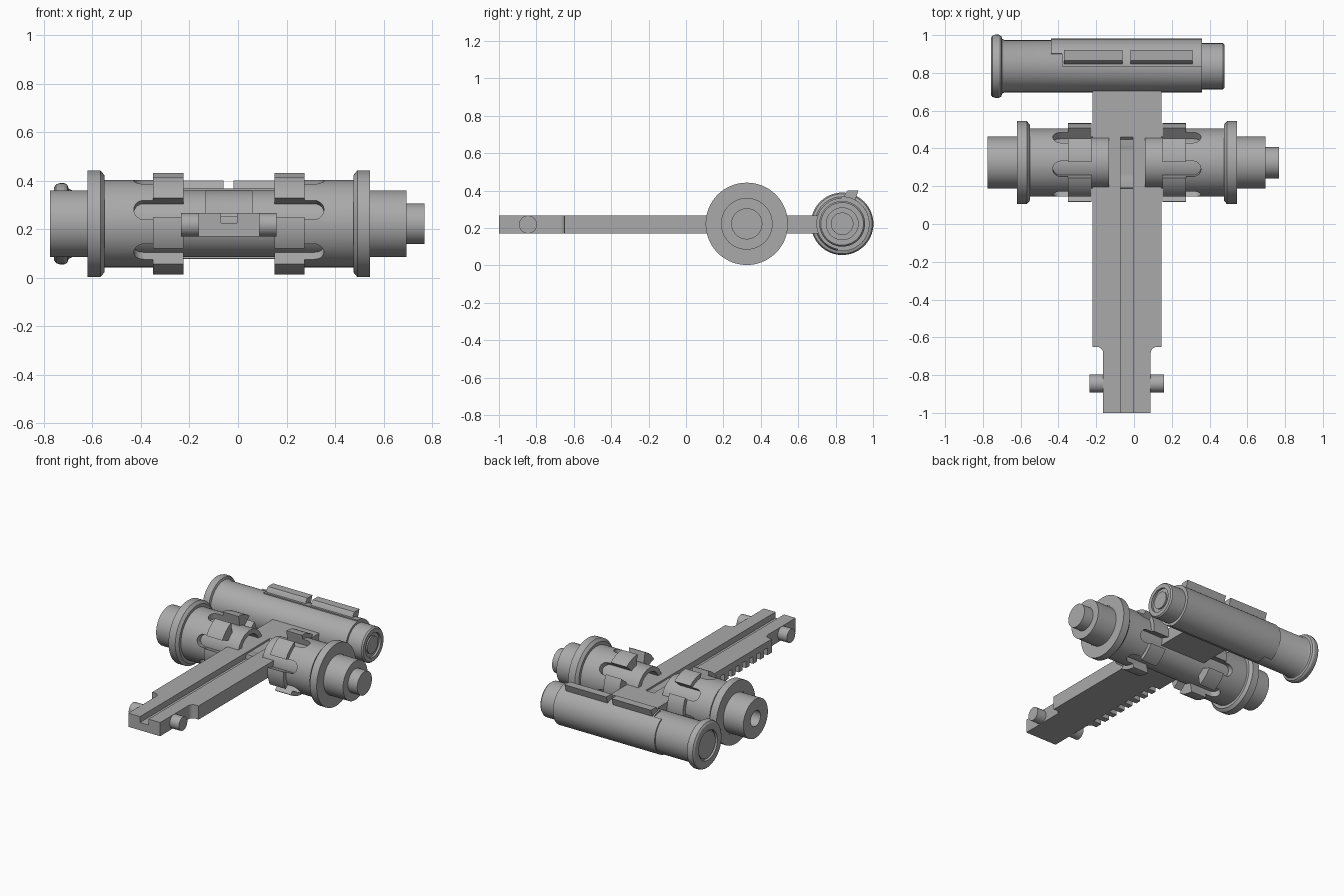
import bpy, bmesh
from math import sin, cos, pi, radians
from mathutils import Matrix, Vector

cube = bpy.data.objects.get("Cube")
if cube:
    bpy.data.objects.remove(cube, do_unlink=True)

grey = bpy.data.materials.new("metal grey")
grey.use_nodes = True
grey.diffuse_color = (0.4, 0.4, 0.4, 1)
grey.node_tree.nodes["Principled BSDF"].inputs["Base Color"].default_value = (0.4, 0.4, 0.4, 1)

MID = -0.0375                    # mirror plane of the bar and clamp
CLAMP = Vector((0, 0.325, 0.222))
ROLLER = Vector((0, 0.835, 0.222))


def finish(name, bm):
    bmesh.ops.remove_doubles(bm, verts=bm.verts, dist=1e-5)
    bmesh.ops.recalc_face_normals(bm, faces=bm.faces)
    me = bpy.data.meshes.new(name)
    bm.to_mesh(me)
    bm.free()
    me.materials.append(grey)
    ob = bpy.data.objects.new(name, me)
    bpy.context.collection.objects.link(ob)
    return ob


def add_lathe(bm, axis, profile, a0=0, a1=360, steps=64):
    """Turn a closed (x, radius) profile about an x-parallel axis; angle 0 is the front."""
    full = a1 - a0 == 360
    rings = []
    for i in range(steps if full else steps + 1):
        a = radians(a0 + (a1 - a0) * i / steps)
        rings.append([bm.verts.new((x, axis.y - r * cos(a), axis.z + r * sin(a))) for x, r in profile])
    n = len(profile)
    for i in range(steps):
        p, q = rings[i], rings[(i + 1) % len(rings)]
        for j in range(n):
            k = (j + 1) % n
            if profile[j][1] or profile[k][1]:
                bm.faces.new((p[j], p[k], q[k], q[j]))
    if not full:
        bm.faces.new(rings[0])
        bm.faces.new(rings[-1])


def lathe(name, axis, profile, **kw):
    bm = bmesh.new()
    add_lathe(bm, axis, profile, **kw)
    return finish(name, bm)


def prism(name, pts, lo, hi, place):
    """Extrude a flat outline between lo and hi; place maps (u, v, depth) to x, y, z."""
    bm = bmesh.new()
    a = [bm.verts.new(place(u, v, lo)) for u, v in pts]
    b = [bm.verts.new(place(u, v, hi)) for u, v in pts]
    bm.faces.new(a)
    bm.faces.new(b)
    for i in range(len(pts)):
        j = (i + 1) % len(pts)
        bm.faces.new((a[i], a[j], b[j], b[i]))
    return finish(name, bm)


def add_box(bm, x0, x1, y0, y1, z0, z1):
    m = Matrix.Translation(((x0 + x1) / 2, (y0 + y1) / 2, (z0 + z1) / 2))
    bmesh.ops.create_cube(bm, size=1, matrix=m @ Matrix.Diagonal((x1 - x0, y1 - y0, z1 - z0, 1)))


def box(name, *lims):
    bm = bmesh.new()
    add_box(bm, *lims)
    return finish(name, bm)


def cut(ob, cutter):
    mod = ob.modifiers.new("cut", 'BOOLEAN')
    mod.operation, mod.solver, mod.object = 'DIFFERENCE', 'EXACT', cutter
    bpy.context.view_layer.objects.active = ob
    bpy.ops.object.modifier_apply(modifier=mod.name)
    bpy.data.objects.remove(cutter, do_unlink=True)


# Bar: wide plank with a narrow nose and small coves at the shoulder
half = [(0.1255, -1), (0.1255, -0.685)]
half += [(0.16 - 0.0345 * cos(t), -0.685 + 0.035 * sin(t)) for t in (pi / 8, pi / 4, 3 * pi / 8, pi / 2)]
half += [(0.183, -0.65), (0.183, 0.73)]
outline = [(MID + u, v) for u, v in half] + [(MID - u, v) for u, v in reversed(half)]
bar = prism("bar", outline, 0.17, 0.267, lambda u, v, d: (u, v, d))

# Groove along the top, ending in a ramp
groove = [(-1.1, 0.225), (0.42, 0.225), (0.46, 0.267), (0.46, 0.3), (-1.1, 0.3)]
cut(bar, prism("groove_cutter", groove, MID - 0.033, MID + 0.033, lambda u, v, d: (d, u, v)))

# Rack notches under the right edge
bm = bmesh.new()
for i in range(8):
    y = -0.6 + i * 0.08
    add_box(bm, -0.3, -0.155, y, y + 0.04, 0.1, 0.222)
cut(bar, finish("notch_cutter", bm))

# Pivot pegs through the nose
peg = lathe("nose_pegs", Vector((0, -0.845, 0.218)),
            [(MID - 0.197, 0), (MID - 0.197, 0.048), (MID + 0.197, 0.048), (MID + 0.197, 0)], steps=32)
cut(peg, box("peg_cutter", MID - 0.12, MID + 0.12, -1, -0.7, 0.1, 0.4))

# Clamp core: stepped shaft with a socket at one end and a pin at the other
core = lathe("clamp_core", CLAMP, [(-0.675, 0), (-0.675, 0.055), (-0.775, 0.055), (-0.775, 0.138),
                                   (0.695, 0.138), (0.695, 0.083), (0.768, 0.083), (0.768, 0)])
cut(core, box("core_gap_cutter", MID - 0.095, MID + 0.095, 0.1, 0.6, 0.255, 0.5))
for side in (-1, 1):
    xs = sorted((MID + side * 0.08, MID + side * 0.2))
    bm = bmesh.new()
    add_lathe(bm, CLAMP, [(xs[0], 0), (xs[0], 0.105), (xs[1], 0.105), (xs[1], 0)], a0=23, a1=157, steps=24)
    cut(core, finish("arch_cutter", bm))

# Clamp sleeves: flange, tube and jaws split by six round-ended slots
for side, label in ((-1, "right"), (1, "left")):
    shape = [(0.58, 0.136), (0.58, 0.145), (0.5825, 0.145), (0.5825, 0.22), (0.53, 0.22), (0.513, 0.2),
             (0.513, 0.18), (0.3125, 0.18), (0.3125, 0.209), (0.188, 0.209), (0.188, 0.136)]
    sleeve = lathe("clamp_sleeve_" + label, CLAMP, [(MID + side * x, r) for x, r in shape], steps=72)
    slot = [(0.1, -0.042), (0.35, -0.042)]
    slot += [(0.35 + 0.042 * sin(t), -0.042 * cos(t)) for t in [pi * i / 10 for i in range(1, 10)]]
    slot += [(0.35, 0.042), (0.1, 0.042)]
    for k in range(6):
        a = radians(19 + 60 * k)
        out, tan = Vector((0, -cos(a), sin(a))), Vector((0, sin(a), cos(a)))
        cut(sleeve, prism("slot_cutter", slot, 0.1, 0.3,
                          lambda u, v, d: CLAMP + Vector((MID + side * u, 0, 0)) + out * d + tan * v))

# Roller: body, rounded flange and recessed end rings
roller = lathe("roller", ROLLER, [
    (-0.735, 0), (-0.735, 0.105), (-0.758, 0.105), (-0.758, 0.15), (-0.75, 0.162), (-0.735, 0.167),
    (-0.715, 0.167), (-0.703, 0.16), (-0.698, 0.145), (-0.685, 0.138), (0.36, 0.138), (0.36, 0.122),
    (0.47, 0.122), (0.48, 0.114), (0.48, 0.085), (0.465, 0.085), (0.465, 0.06), (0.475, 0.06), (0.475, 0)])
lathe("roller_end_cap", ROLLER, [(-0.75, 0), (-0.75, 0.095), (-0.73, 0.095), (-0.73, 0)])

# Cover shell wrapped round the back of the roller, with a stepped edge
lathe("roller_cover", ROLLER, [(-0.38, 0.13), (-0.38, 0.146), (0.36, 0.146), (0.36, 0.13)],
      a0=88, a1=280, steps=40)
lathe("roller_cover_tab", ROLLER, [(-0.44, 0.13), (-0.44, 0.146), (-0.375, 0.146), (-0.375, 0.13)],
      a0=118, a1=250, steps=28)

# Tilted grip rails on top of the roller
rail = [(0.84, 0.35), (0.852, 0.385), (0.865, 0.4), (0.922, 0.4), (0.9, 0.335)]
for x0, x1 in ((-0.37, -0.06), (-0.018, 0.31)):
    prism("grip_rail", rail, x0, x1, lambda u, v, d: (d, u, v))

# Smooth the round parts while keeping edges crisp
for ob in bpy.context.collection.objects:
    if ob.type == 'MESH' and grey.name in ob.data.materials:
        bpy.ops.object.select_all(action='DESELECT')
        ob.select_set(True)
        bpy.context.view_layer.objects.active = ob
        bpy.ops.object.shade_smooth_by_angle(angle=radians(30))
